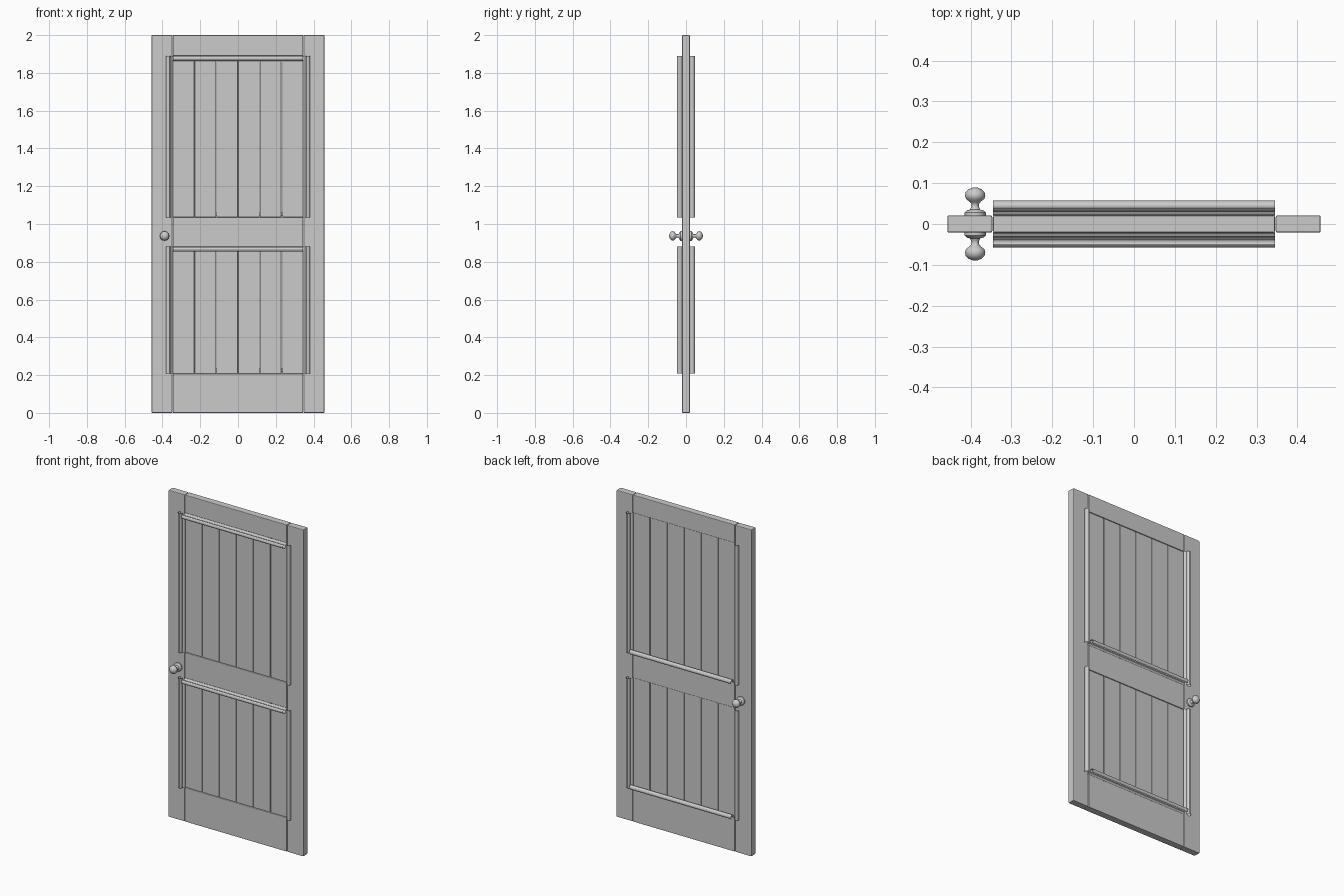
import bpy, bmesh
from math import cos, sin, pi, radians
from mathutils import Vector

if "Cube" in bpy.data.objects:
    bpy.data.objects.remove(bpy.data.objects["Cube"])

T = 0.021          # half thickness of the frame
INNER = 0.345      # half width of the opening
OPENINGS = {"upper": (1.035, 1.89), "lower": (0.208, 0.88)}


def finish(name, bm):
    me = bpy.data.meshes.new(name)
    bm.to_mesh(me)
    bm.free()
    ob = bpy.data.objects.new(name, me)
    bpy.context.collection.objects.link(ob)
    return ob


def board(name, x0, x1, t, z0, z1, bevel):
    bm = bmesh.new()
    bmesh.ops.create_cube(bm, size=1)
    for v in bm.verts:
        v.co = Vector(((x0 + x1) / 2 + v.co.x * (x1 - x0), v.co.y * 2 * t,
                       (z0 + z1) / 2 + v.co.z * (z1 - z0)))
    ob = finish(name, bm)
    m = ob.modifiers.new("edge", 'BEVEL')
    m.width, m.segments = bevel, 2
    return ob


def strip(name, path_a, path_b, smooth=True):
    # open-ended moulding: quads between two copies of a profile
    bm = bmesh.new()
    a = [bm.verts.new(p) for p in path_a]
    b = [bm.verts.new(p) for p in path_b]
    for i in range(len(a) - 1):
        bm.faces.new((a[i], a[i + 1], b[i + 1], b[i]))
    bmesh.ops.recalc_face_normals(bm, faces=bm.faces)
    return finish(name, bm)


def lathe(name, profile, side, x, z, n=12):
    bm = bmesh.new()
    rings = [[bm.verts.new((x + r * cos(2 * pi * i / n), side * y,
                            z + r * sin(2 * pi * i / n))) for i in range(n)]
             for r, y in profile]
    for p, q in zip(rings, rings[1:]):
        for i in range(n):
            j = (i + 1) % n
            bm.faces.new((p[i], p[j], q[j], q[i]))
    bm.faces.new(rings[0])
    bm.faces.new(rings[-1])
    bmesh.ops.recalc_face_normals(bm, faces=bm.faces)
    ob = finish(name, bm)
    for f in ob.data.polygons:
        f.use_smooth = True
    ob.data.set_sharp_from_angle(angle=radians(40))
    return ob


# Frame
board("stile_left", -0.457, -INNER - 0.002, T, 0, 2, 0.004)
board("stile_right", INNER + 0.002, 0.457, T, 0, 2, 0.004)
for name, z0, z1 in (("top_rail", 1.89, 2), ("middle_rail", 0.88, 1.035),
                     ("bottom_rail", 0, 0.208)):
    board(name, -INNER, INNER, T, z0, z1, 0.003)

# Moulding profile: distance from the opening edge, height off the face
PROFILE = [(0, 0), (0.003, 0.006), (0.010, 0.010), (0.013, 0.020), (0.018, 0.025),
           (0.024, 0.026), (0.030, 0.024), (0.034, 0.020), (0.036, 0.013),
           (0.034, 0.006), (0.029, 0.001)]

w = 2 * INNER / 6
for label, (z0, z1) in OPENINGS.items():
    # Planks, with one open gap at the last joint
    for i in range(6):
        x = -INNER + i * w
        gap = 0.005 if i == 5 else 0.0005
        board(f"{label}_plank_{i + 1}", x + gap, x + w - 0.0005, 0.018, z0, z1, 0.004)
    # Upright mouldings on both faces
    for side, face in ((-1, "front"), (1, "back")):
        for sx, hand in ((-1, "left"), (1, "right")):
            pts = [(sx * (INNER + a), side * (T + b)) for a, b in PROFILE]
            strip(f"{label}_{face}_{hand}_moulding",
                  [(x, y, z0) for x, y in pts], [(x, y, z1) for x, y in pts])
    # Level mouldings: top of the front, bottom of the back
    for side, zb, face in ((-1, z1, "front_top"), (1, z0, "back_bottom")):
        pts = [(side * (T + a), zb + side * b) for a, b in PROFILE]
        strip(f"{label}_{face}_moulding",
              [(-INNER, y, z) for y, z in pts], [(INNER, y, z) for y, z in pts])

# Door knobs
KNOB = [(0.026, 0.019), (0.026, 0.028), (0.021, 0.033), (0.013, 0.035), (0.009, 0.042),
        (0.009, 0.049), (0.014, 0.055), (0.022, 0.061), (0.025, 0.069), (0.023, 0.078),
        (0.016, 0.085), (0.006, 0.089)]
for side, face in ((-1, "front"), (1, "back")):
    lathe(f"knob_{face}", KNOB, side, -0.389, 0.937)
